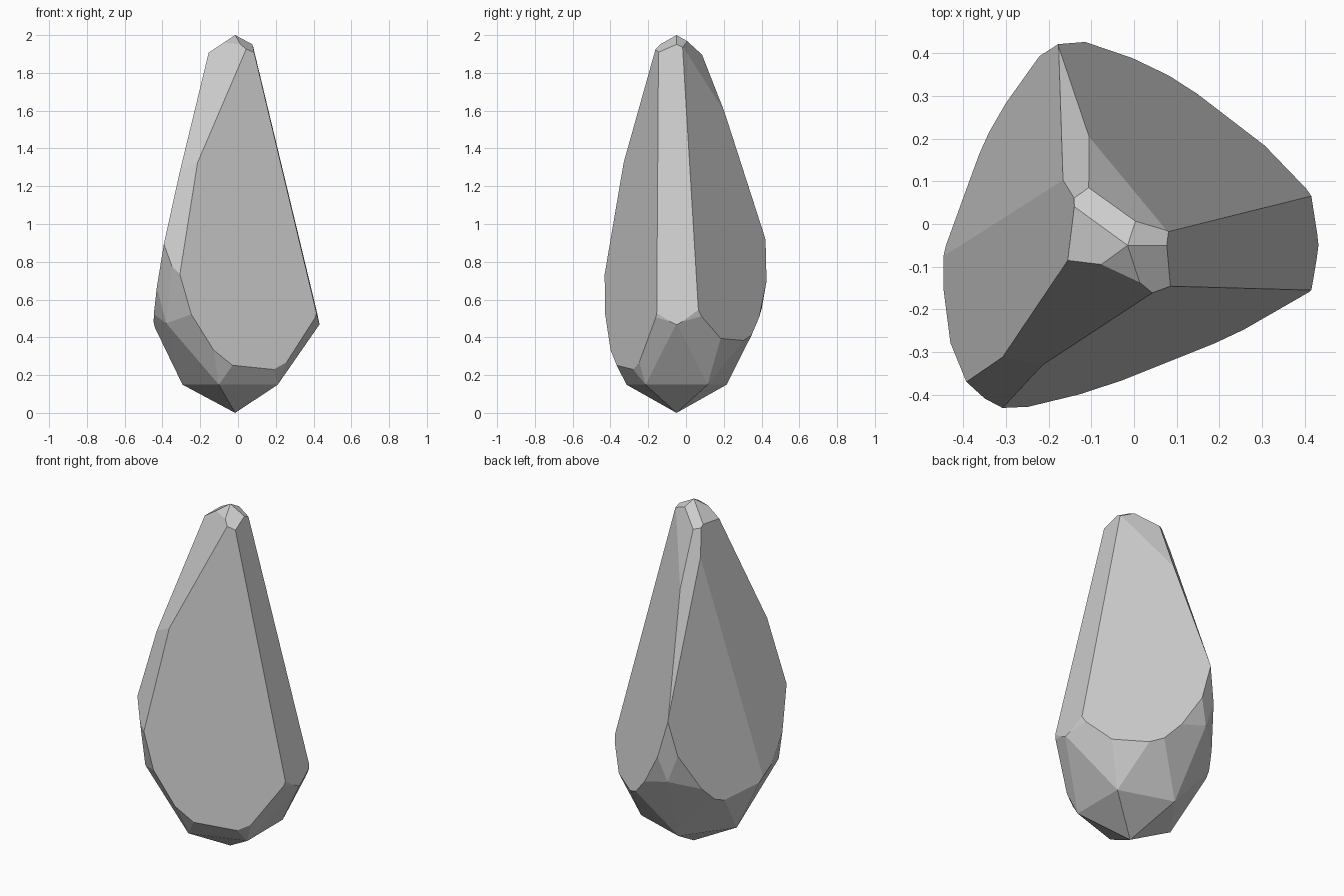
import bpy, bmesh
from mathutils import Vector, Matrix

if "Cube" in bpy.data.objects:
    bpy.data.objects.remove(bpy.data.objects["Cube"])

# Rough stone: stretched low-poly ball
CENTRE = Vector((-0.015, -0.05, 1.0))
RADIUS = 0.53
bm = bmesh.new()
bmesh.ops.create_icosphere(bm, subdivisions=2, radius=1.0)
bmesh.ops.transform(bm, verts=bm.verts,
                    matrix=Matrix.Translation(CENTRE) @ Matrix.Diagonal((RADIUS, RADIUS, 1, 1)))


def chip(a, b, c):
    """Slice flat through three points and cap the cut."""
    a, b, c = Vector(a), Vector(b), Vector(c)
    n = (b - a).cross(c - a).normalized()
    if n.dot(a - CENTRE) < 0:
        n = -n
    cut = bmesh.ops.bisect_plane(bm, geom=bm.verts[:] + bm.edges[:] + bm.faces[:],
                                 dist=1e-5, plane_co=a, plane_no=n, clear_outer=True)
    edges = [e for e in cut["geom_cut"] if isinstance(e, bmesh.types.BMEdge)]
    if edges:
        bmesh.ops.contextual_create(bm, geom=edges)


# Flat chipped facets, each given by three points on it
FACETS = [
    ((0.045, -0.16, 1.93), (0.42, -0.155, 0.51), (-0.31, -0.433, 0.72)),       # front
    ((0.085, -0.145, 1.91), (0.42, -0.155, 0.51), (0.42, 0.065, 0.525)),       # right
    ((0.085, -0.022, 1.94), (0.42, 0.068, 0.52), (-0.12, 0.437, 0.67)),        # back right
    ((-0.10, 0.08, 1.902), (-0.105, 0.205, 1.59), (0.06, -0.01, 1.944)),       # back right tip
    ((-0.115, 0.075, 1.908), (-0.105, 0.205, 1.59), (-0.175, 0.38, 1.03)),     # back strip
    ((-0.155, -0.085, 1.908), (-0.40, -0.375, 0.86), (-0.43, -0.06, 0.55)),    # left
    ((-0.17, 0.17, 1.57), (-0.43, -0.06, 0.54), (-0.18, 0.43, 0.88)),          # back left
    ((-0.155, -0.085, 1.908), (0.045, -0.16, 1.93), (-0.265, -0.32, 1.30)),    # front left, upper
    ((-0.265, -0.32, 1.30), (-0.40, -0.375, 0.86), (-0.31, -0.433, 0.72)),     # front left, lower
]
for facet in FACETS:
    chip(*facet)

bmesh.ops.recalc_face_normals(bm, faces=bm.faces)
mesh = bpy.data.meshes.new("chipped_stone")
bm.to_mesh(mesh)
bm.free()
bpy.context.collection.objects.link(bpy.data.objects.new("chipped_stone", mesh))
